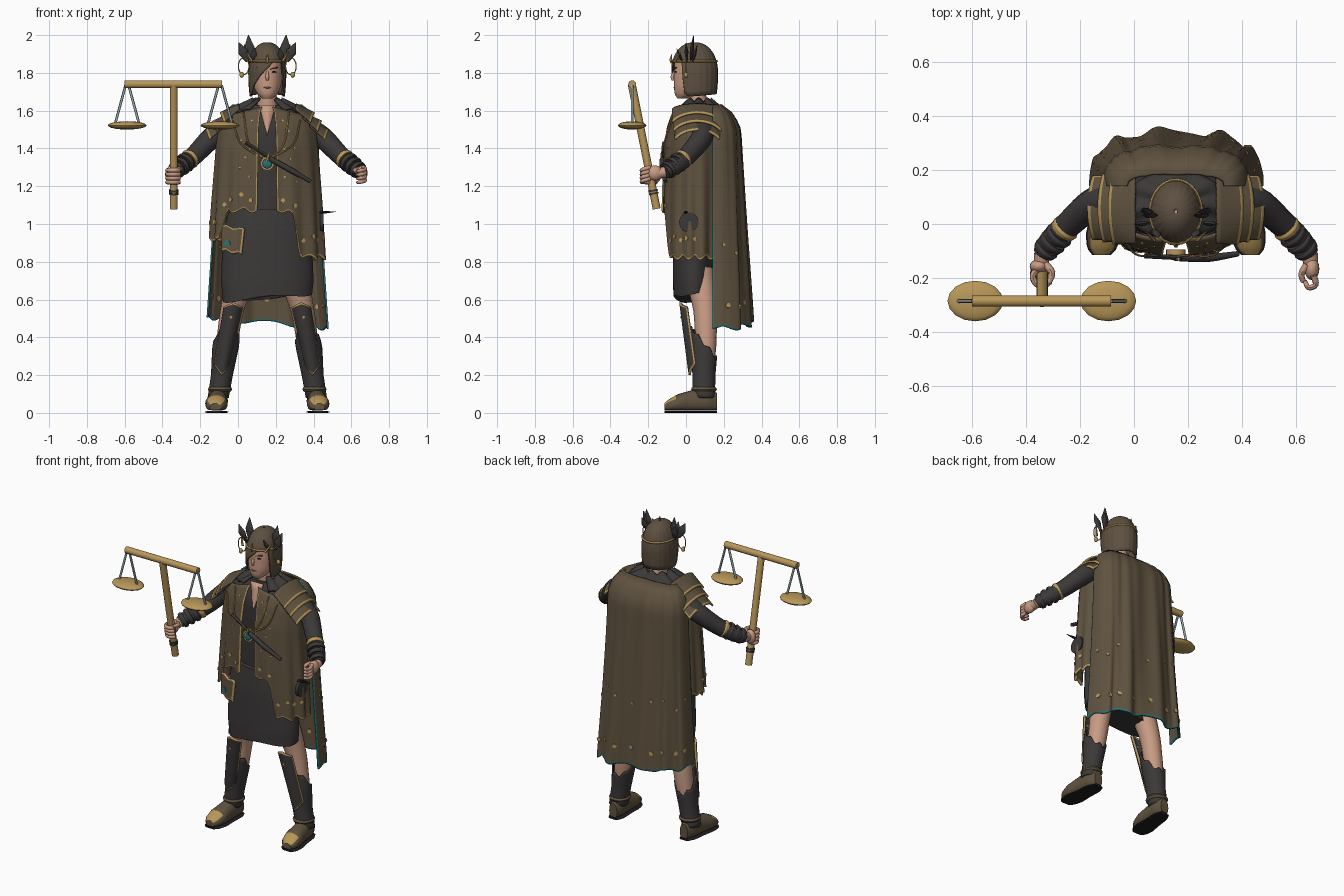
import bpy, bmesh
from math import sin, cos, pi, radians, exp
from mathutils import Vector as V

cube = bpy.data.objects.get("Cube")
if cube:
    bpy.data.objects.remove(cube)

CX = 0.155  # centre line of the body
made = []


def material(name, *rgb):
    m = bpy.data.materials.new(name)
    m.use_nodes = True
    m.diffuse_color = (*rgb, 1)
    bsdf = m.node_tree.nodes["Principled BSDF"]
    bsdf.inputs["Base Color"].default_value = (*rgb, 1)
    bsdf.inputs["Roughness"].default_value = 0.8
    return m


brown = material("brown cloth", .115, .085, .05)
hair_brown = material("hair brown", .11, .08, .053)
dark = material("charcoal cloth", .045, .04, .04)
black = material("black", .014, .012, .012)
gold = material("gold", .48, .31, .1)
skin = material("skin", .58, .33, .23)
teal = material("teal", .02, .17, .18)
steel = material("steel", .3, .38, .4)


def mix(a, b, t):
    return a + (b - a) * t


def lookup(table, z):
    """Linear interpolation of table rows keyed by their first value."""
    for lo, hi in zip(table, table[1:]):
        if z <= hi[0]:
            t = max(0, (z - lo[0]) / (hi[0] - lo[0]))
            return [mix(a, b, t) for a, b in zip(lo[1:], hi[1:])]
    return list(table[-1][1:])


def steps(n, start=0, end=0):
    """Even parameters with narrow trim strips at the ends."""
    inner = [mix(start, 1 - end, i / n) for i in range(n + 1)]
    return ([0] if start else []) + inner + ([1] if end else [])


def surface(name, fn, us, vs, mats, rule=None, wrap=False, caps=False, thick=0):
    us = steps(us) if isinstance(us, int) else us
    vs = steps(vs) if isinstance(vs, int) else vs
    if wrap:
        us = us[:-1]
    bm = bmesh.new()
    rows = [[bm.verts.new(fn(u, v)) for u in us] for v in vs]
    n = len(us)
    for j in range(len(vs) - 1):
        for i in range(n if wrap else n - 1):
            k = (i + 1) % n
            f = bm.faces.new((rows[j][i], rows[j][k], rows[j + 1][k], rows[j + 1][i]))
            if rule:
                u = (us[i] + (us[k] if k else 1)) / 2
                f.material_index = int(rule(u, (vs[j] + vs[j + 1]) / 2))
    if caps:
        bm.faces.new(rows[0])
        bm.faces.new(rows[-1])
    bmesh.ops.recalc_face_normals(bm, faces=bm.faces)
    mesh = bpy.data.meshes.new(name)
    bm.to_mesh(mesh)
    bm.free()
    for m in mats:
        mesh.materials.append(m)
    ob = bpy.data.objects.new(name, mesh)
    bpy.context.collection.objects.link(ob)
    if thick:
        mod = ob.modifiers.new("thickness", "SOLIDIFY")
        mod.thickness, mod.offset = thick, 0
    made.append(ob)


def tube(name, pts, radii, mat, sides=12, per=4, flat=1):
    """Round bar through points; flat widens or squashes the section."""
    pts = [V(p) for p in pts]
    radii = radii if isinstance(radii, (list, tuple)) else [radii] * len(pts)
    n = len(pts) - 1
    axis = pts[-1] - pts[0]
    ref = V((0, 0, 1)) if abs(axis.z) < .7 * axis.length else V((0, 1, 0))

    def at(t):
        t = min(max(t, 0), n)
        i = min(int(t), n - 1)
        f = t - i
        a, b = pts[i], pts[i + 1]
        ta = (b - pts[i - 1]) / 2 if i else b - a
        tb = (pts[i + 2] - a) / 2 if i + 2 <= n else b - a
        p = a * (2*f**3 - 3*f*f + 1) + ta * (f**3 - 2*f*f + f) + b * (3*f*f - 2*f**3) + tb * (f**3 - f*f)
        return p, mix(radii[i], radii[i + 1], f)

    def fn(u, v):
        p, r = at(v * n)
        d = (at(v * n + .02)[0] - at(v * n - .02)[0]).normalized()
        side = d.cross(ref).normalized()
        up = side.cross(d)
        return p + side * r * flat * cos(2 * pi * u) + up * r * sin(2 * pi * u)

    surface(name, fn, sides, 1 if n == 1 else per * n, [mat], wrap=True, caps=True)


def ball(name, loc, size, mat):
    def fn(u, v):
        s, h = max(sin(pi * v), .01), -cos(pi * v)
        return V(loc) + V((size[0] * s * cos(2*pi*u), size[1] * s * sin(2*pi*u), size[2] * h))
    surface(name, fn, 16, 10, [mat], wrap=True, caps=True)


def hoop(name, loc, rx, ry, r, mat, upright=False):
    def fn(u, v):
        a, b = 2 * pi * u, 2 * pi * v
        p = ((rx + r * cos(b)) * cos(a), (ry + r * cos(b)) * sin(a), r * sin(b))
        return V(loc) + V((p[0], p[2], p[1]) if upright else p)
    surface(name, fn, 28, 8, [mat], wrap=True)


def stud(name, fn, u, v, r=.012, mat=gold):
    """Thin painted spot lying on a cloth surface."""
    p = fn(u, v)
    n = (fn(u + .01, v) - p).cross(fn(u, v + .01) - p).normalized() * .009
    tube(name, [p - n, p + n], r, mat, 6)


def ellipse_body(name, table, mat, top, bottom, hem=lambda a: 0, cy=.05, sides=32):
    def fn(u, v):
        a = 2 * pi * u
        z = mix(top, bottom + hem(a), v)
        rx, ry = lookup(table, z)
        return V((CX + rx * sin(a), cy - ry * cos(a), z))
    surface(name, fn, sides, 16, [mat], wrap=True, caps=True)


# Torso, skirt, neck
ellipse_body("torso", [(1, .2, .1), (1.3, .2, .115), (1.5, .24, .13), (1.57, .22, .115), (1.63, .12, .08)], dark, 1.63, 1, cy=.075)
ellipse_body("skirt", [(.6, .235, .105), (.7, .245, .11), (.95, .235, .11), (1.08, .2, .1)], dark, 1.08, .61, lambda a: .02 * sin(a) + .01 * cos(3 * a), cy=.04)
tube("neck", [(CX, .07, 1.55), (CX, .05, 1.74)], [.06, .045], skin)
surface("open_neckline", lambda u, v: V((CX + (u - .5) * .09 * (1 - v), mix(-.025, -.065, v), mix(1.63, 1.47, v))), 2, 4, [skin], thick=.008)


# Cape
cape_shape = [(.45, .32, .2), (.9, .29, .175), (1.2, .275, .16), (1.5, .265, .145), (1.58, .24, .11), (1.63, .18, .045)]


def cape(u, v):
    a = pi * min(max(u, 0), 1)
    z = mix(1.63, .475 - .03 * cos(a) + .012 * sin(a * 9), v)
    rx, ry = lookup(cape_shape, z)
    fold = 1 + (.02 + .06 * v) * sin(a * 11 + 2 * v) + .02 * sin(a * 23)
    c, s = cos(a), max(sin(a), 0)
    return V((CX + rx * (1 if c > 0 else -1) * abs(c) ** .75, .14 + ry * fold * s ** .7, z))


surface("cape", cape, steps(72, .003, .003), steps(28, 0, .009), [brown, teal],
        lambda u, v: u < .003 or u > .997 or v > .99, thick=.01)
for i in range(9):
    stud("cape_stud", cape, .1 + .1 * i, .9, .014)
    stud("cape_upper_stud", cape, .07 + .107 * i, .63 + .03 * sin(i * 2), .009)

# Open coat, longer on the outer sides
coat_shape = [(.8, .3, .165), (1.1, .285, .165), (1.4, .265, .16), (1.52, .25, .14), (1.6, .2, .11), (1.64, .12, .09)]


def coat_half(side):
    def fn(u, v):
        a = mix(.18, 2.25, u)
        low = .82 if side > 0 else .92
        drop = 1 / (1 + exp(-(a - (.55 if side > 0 else .95)) * 25))
        hem = mix(1.07, low, drop) + .012 * sin(a * 17)
        z = mix(1.63 - .06 * sin(min(a, pi / 2)), hem, v)
        rx, ry = lookup(coat_shape, z)
        f = 1 + .035 * sin(a * 14 + side) * v
        return V((CX + side * rx * f * sin(a), .045 - ry * f * cos(a), z))
    return fn


for side, label in ((1, "left"), (-1, "right")):
    coat = coat_half(side)
    surface(label + "_coat", coat, steps(48, .012), steps(24, 0, .014), [brown, gold],
            lambda u, v: u < .012 or v > .986, thick=.012)
    for i in range(7):
        stud(label + "_coat_stud", coat, .06 + .1 * i, .88 - .03 * (i % 2), .012)
        stud(label + "_chest_stud", coat, .08 + .05 * (i % 3), .12 + .09 * i, .006)

    # Layered shoulder guard
    for k in range(3):
        def plate(u, v):
            a = (u - .5) * 2.7
            x = mix(.15, .25, v) + .038 * k - .02 * v * sin(a) ** 2
            z = mix(1.635, 1.575, v) - .045 * k - .035 * (1 - cos(a)) + .012 * v * cos(a * 2)
            return V((CX + side * x, .06 + (.135 - .008 * k) * sin(a), z))
        surface(label + "_shoulder_guard", plate, steps(14, 0, .06), steps(5, 0, .12), [brown, gold],
                lambda u, v: v > .88 or u > .94, thick=.01)

    # Sleeve, cuffs and arm ring
    arm = [(CX + side * x, y, z) for x, y, z in
           ((.18, .085, 1.53), (.29, .085, 1.46), (.39, .005, 1.36), (.465, -.065, 1.3), (.495, -.11, 1.275))]
    tube(label + "_sleeve", arm, [.055, .058, .05, .043, .035], dark, 16)
    elbow, wrist = V(arm[2]), V(arm[4])
    for t, r, m in ((.12, .054, gold), (.34, .055, dark), (.56, .053, dark), (.78, .049, dark)):
        tube(label + "_cuff", [elbow.lerp(wrist, t), elbow.lerp(wrist, t + .06), elbow.lerp(wrist, t + .15)], [r - .006, r, r - .004], m, 16)
    tube(label + "_wrist", [wrist, (CX + side * .5, -.16, 1.265)], [.03, .027], skin)

    # Leg, boot, shin guard and shoe
    leg = [(CX + side * x, y, z) for x, y, z in ((.13, .07, .75), (.185, .1, .55), (.215, .105, .36), (.255, .1, .1))]
    tube(label + "_leg", leg, [.08, .062, .056, .036], skin, 16)

    def boot(u, v):
        a = 2 * pi * u
        z = mix(.37 + .08 * cos(a) + .012 * sin(7 * a), .08, v)
        r, x = lookup([(.08, .052, .26), (.2, .054, .24), (.34, .066, .222), (.48, .066, .2)], z)
        return V((CX + side * x + r * sin(a), .095 - r * 1.05 * cos(a), z))
    surface(label + "_boot", boot, 28, 14, [dark], wrap=True, thick=.008)

    def shin(u, v):
        a = (u - .5) * 2.4
        z = mix(.585 - .05 * abs(u - .5), .2 + .12 * abs(u - .5), v)
        w = mix(.05, .04, v)
        return V((CX + side * mix(.18, .24, v) + w * sin(a), mix(.03, .07, v) - mix(.06, .05, v) * cos(a), z))
    surface(label + "_shin_guard", shin, steps(12, .06, .06), steps(12, .025, .025), [dark, gold],
            lambda u, v: u < .06 or u > .94 or v < .025 or v > .975, thick=.012)
    stud(label + "_shin_stud", shin, .5, .2, .008)

    def foot(height, base, grow):
        def fn(u, v):
            y = mix(-.115, .163, v)
            w, h = lookup([(-.115, .03, .035), (-.09, .052, .058), (-.04, .06, .085), (.03, .052, .105), (.12, .048, .12), (.163, .028, .09)], y)
            a = 2 * pi * u
            lift = max(0, .5 + .75 * sin(a)) / 1.25
            return V((CX + side * (.262 - .08 * (y - .05)) + (w + grow) * cos(a), y, base + (h if height is None else height) * lift))
        return fn
    surface(label + "_shoe", foot(None, .015, 0), 20, 18, [brown, gold], lambda u, v: v < .2 and .1 < u < .4, True, True)
    surface(label + "_sole", foot(.012, 0, .004), 20, 14, [black], None, True, True)
    hoop(label + "_ankle_band", (CX + side * .25, .095, .125), .05, .054, .014, brown)

    # Crown leaves and hanging hoops
    for x, y, z, w in ((.15, .0, 1.96, .011), (.1, .04, 2, .012), (.065, -.05, 1.93, .007), (.12, .06, 1.95, .01)):
        base = V((CX + side * mix(.085, x, .3), mix(.01, y, .5), 1.86))
        tip = V((CX + side * x, y, z))
        tube(label + "_crown_leaf", [base, base.lerp(tip, .5), tip], [.004, w, .001], dark, 6, flat=2.4)
    tube(label + "_leaf_stem", [(CX + side * .08, -.06, 1.86), (CX + side * .11, -.03, 1.91)], [.008, .003], gold, 6)
    hoop(label + "_crown_hoop", (CX + side * .125, .0, 1.835), .028, .045, .003, gold, True)
    ball(label + "_hoop_bead", (CX + side * .135, 0, 1.79), (.012, .012, .016), gold)

# Collar
surface("collar", lambda u, v: V((CX + mix(.075, .19, v) * sin(mix(.5, 5.78, u)), .07 - mix(.06, .125, v) * cos(mix(.5, 5.78, u)),
        mix(1.655, 1.6, v) + .01 * sin(u * 40))), 40, 5, [dark], thick=.012)

# Head and face
head_shape = [(1.665, .026, -.045, 0), (1.685, .052, -.06, .06), (1.73, .074, -.064, .1), (1.8, .082, -.065, .13), (1.87, .078, -.06, .13), (1.93, .03, 0, .09)]


def head(u, v):
    z = mix(1.665, 1.93, v)
    r, front, back = lookup(head_shape, z)
    a = 2 * pi * u
    return V((CX + r * sin(a), (front + back) / 2 - (back - front) / 2 * cos(a), z))


surface("head", head, 28, 18, [skin], wrap=True, caps=True)
tube("nose", [(CX, -.062, 1.81), (CX, -.072, 1.78), (CX, -.068, 1.76)], [.005, .01, .007], skin)
ball("mouth", (CX, -.061, 1.722), (.02, .006, .004), material("lips", .36, .16, .13))
for s in (-1, 1):
    ball("eye", (CX + s * .036, -.056, 1.805), (.014, .006, .004), black)
    tube("eyebrow", [(CX + s * .015, -.064, 1.82), (CX + s * .055, -.052, 1.829)], .004, hair_brown, 6)


# Bob hair with a fringe swept across one eye
def hair(u, v):
    a = mix(-pi, pi, u)
    hem = lookup([(-pi, 1.69), (-1.2, 1.675), (-.95, 1.72), (-.4, 1.785), (.45, 1.865), (.95, 1.86), (1.1, 1.69), (1.3, 1.675), (pi, 1.69)], a)[0]
    z = mix(1.9579, hem, v * v)
    r = max(1 - (max(z - 1.8, 0) / .158) ** 2, 0) ** .43 - 5 * max(1.8 - z, 0) ** 2
    r *= 1 + .012 * sin(a * 22)
    return V((CX + .096 * r * sin(a), .045 - .12 * r * cos(a), z))


surface("hair", hair, 80, 20, [hair_brown], wrap=True, thick=.008)
hoop("circlet", (CX, .045, 1.862), .095, .118, .006, gold)
tube("circlet_point", [(CX, -.077, 1.85), (CX, -.08, 1.87), (CX, -.075, 1.9)], [.004, .009, .001], gold, 6)

# Brooch, chains and slung dagger
tube("brooch_rim", [(CX, -.095, 1.32), (CX, -.122, 1.32)], .036, gold, 20)
ball("brooch_gem", (CX, -.122, 1.32), (.026, .01, .026), teal)
for x, z, sag in ((-.03, 1.55, .02), (.03, 1.59, .06), (.33, 1.55, .29), (.27, 1.59, .24)):
    tube("chain", [(x, -.07, z), (sag, -.117, 1.42), (CX, -.115, 1.34)], .004, gold, 6, 6)
tube("dagger_sheath", [(.17, -.125, 1.345), (.28, -.125, 1.285), (.385, -.11, 1.225)], [.014, .015, .01], dark, 8)
tube("dagger_grip", [(.04, -.118, 1.43), (.17, -.125, 1.35)], .009, dark, 8)
tube("dagger_guard", [(.165, -.13, 1.375), (.15, -.13, 1.33)], .006, gold, 8)

# Round hip patch with spike and torn hip cloth
tube("hip_disc", [(.435, .015, 1.01), (.453, .015, 1.01)], .052, dark, 14)
tube("hip_spike", [(.42, 0, 1.06), (.52, 0, 1.065)], [.012, .001], black, 6)
patch = lambda u, v: V((mix(-.085, .035, u) - .015 * u * v, mix(-.045, -.08, u), mix(.99, .855, v) - .02 * u * u + .008 * sin(9 * u)))
surface("hip_cloth", patch, steps(6, .06, .08), steps(6, .06, .08), [brown, gold],
        lambda u, v: u > .92 or v > .92 or v < .06, thick=.012)
stud("hip_gem", patch, .28, .72, .018, teal)

# Balance scale
post_top, post_end = V((-.34, -.287, 1.74)), V((-.34, -.155, 1.08))
tube("scale_post", [post_top, post_end], .021, gold, 16)
tube("scale_beam", [(-.6, -.285, 1.74), (-.085, -.285, 1.74)], .021, gold, 16)
for x in (-.587, -.095):
    for s in (-1, 1):
        tube("pan_rod", [(x + s * .008, -.285, 1.735), (x + s * .065, -.285, 1.525)], .007, steel, 8)
    ball("scale_pan", (x, -.285, 1.522), (.103, .075, .022), gold)

# Hand around the post, other hand loosely curled
grip = post_top.lerp(post_end, .74)
ball("right_palm", grip + V((-.012, .033, .012)), (.034, .026, .045), skin)
for k in range(4):
    c = grip + V((0, .006 - .004 * k, -.03 + .021 * k))
    tube("right_finger", [c + V((.034 * cos(a), .034 * sin(a), 0)) for a in (2.2, 3.1, 4, 4.9, 5.8)], .0115, skin, 8)
tube("right_thumb", [grip + V(p) for p in ((.01, .04, .03), (.036, .01, .04), (.025, -.03, .042))], [.015, .013, .01], skin, 8)
for z in (.07, .085):
    tube("grip_band", [grip + V((0, z / 5, -z)), grip + V((0, z / 5 + .002, -z - .01))], .026, dark, 14)
ball("left_palm", (.658, -.165, 1.27), (.028, .043, .04), skin)
for k in range(4):
    h = 1.24 + .02 * k
    tube("left_finger", [(.665, -.19, h), (.672, -.225, h - .01), (.645, -.235, h - .018), (.632, -.21, h - .02)], [.012, .011, .01, .008], skin, 8)
tube("left_thumb", [(.64, -.15, 1.29), (.62, -.185, 1.285), (.627, -.215, 1.275)], [.014, .012, .009], skin, 8)

# Smooth shading with crisp edges
bpy.ops.object.select_all(action="DESELECT")
for ob in made:
    ob.select_set(True)
bpy.context.view_layer.objects.active = made[0]
bpy.ops.object.shade_smooth_by_angle(angle=radians(45))
